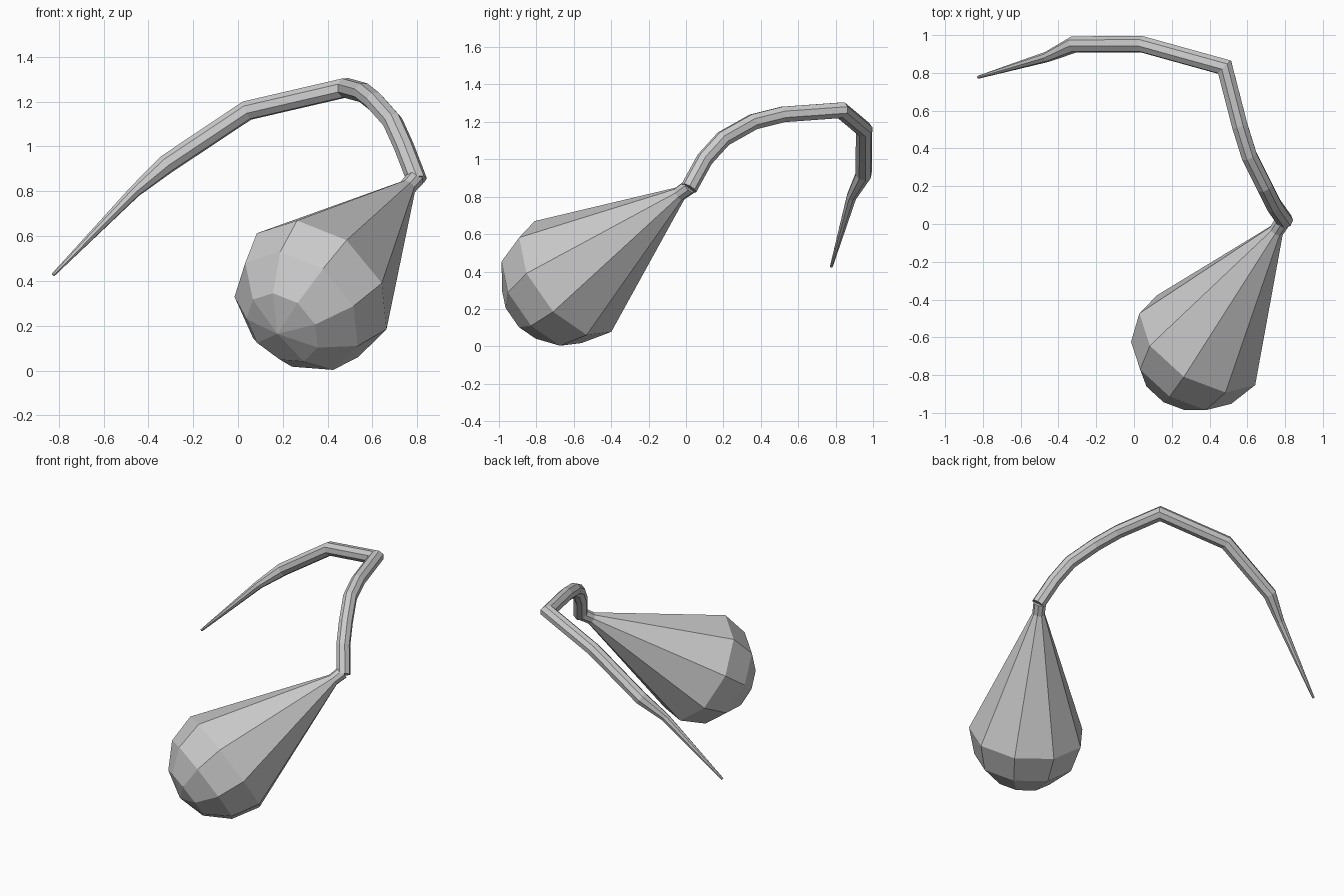
import bpy, bmesh
from math import sin, cos, pi, radians
from mathutils import Vector, Quaternion

if "Cube" in bpy.data.objects:
    bpy.data.objects.remove(bpy.data.objects["Cube"])


def loft(name, rings, start=None, end=None):
    """Skin a list of vertex rings; close each end with a pole point or an n-gon."""
    bm = bmesh.new()
    loops = [[bm.verts.new(p) for p in ring] for ring in rings]
    n = len(loops[0])
    for a, b in zip(loops, loops[1:]):
        for i in range(n):
            j = (i + 1) % n
            bm.faces.new((a[i], a[j], b[j], b[i]))
    for loop, pole in ((loops[0], start), (loops[-1], end)):
        if pole is None:
            bm.faces.new(loop)
        else:
            tip = bm.verts.new(pole)
            for i in range(n):
                bm.faces.new((loop[i], loop[(i + 1) % n], tip))
    bmesh.ops.recalc_face_normals(bm, faces=bm.faces)
    mesh = bpy.data.meshes.new(name)
    bm.to_mesh(mesh)
    bm.free()
    obj = bpy.data.objects.new(name, mesh)
    bpy.context.collection.objects.link(obj)
    return obj


def mitred_rings(path, radii, sides):
    """Cross-sections along a path, cut on the bisecting plane at each corner."""
    pts = [Vector(p) for p in path]
    dirs = [(b - a).normalized() for a, b in zip(pts, pts[1:])]
    u = dirs[0].orthogonal().normalized()
    rings = []
    for k, (p, r) in enumerate(zip(pts, radii)):
        d = dirs[max(k - 1, 0)]
        out = dirs[min(k, len(dirs) - 1)]
        normal = (d + out).normalized()
        v = d.cross(u)
        ring = []
        for i in range(sides):
            t = 2 * pi * i / sides
            off = (u * cos(t) + v * sin(t)) * r
            ring.append(p + off - d * (off.dot(normal) / d.dot(normal)))
        rings.append(ring)
        u = d.rotation_difference(out) @ u
    return rings


# Drop-shaped bulb: half sphere with a long cone drawn out to the neck
centre = Vector((0.35, -0.632, 0.36))
neck = Vector((0.755, -0.035, 0.815))
axis = (centre - neck).normalized()
R = 0.367
spoke = Vector((-0.09, -0.184, 0.31))
spoke = (spoke - axis * spoke.dot(axis)).normalized()


def bulb_ring(c, r):
    return [c + Quaternion(axis, 2 * pi * i / 9) @ spoke * r for i in range(9)]


rings = [bulb_ring(Vector((0.79, 0.02, 0.855)), 0.042), bulb_ring(neck, 0.04)]
for deg in (0, 30, 60):
    a = radians(deg)
    rings.append(bulb_ring(centre + axis * R * sin(a), R * cos(a)))
loft("bulb", rings, end=centre + axis * R)

# Curved stem that arches over, turns a corner and tapers to a point
stem = [(0.80, 0.015, 0.845), (0.74, 0.10, 1.0), (0.69, 0.20, 1.11),
        (0.61, 0.36, 1.20), (0.56, 0.52, 1.24), (0.48, 0.83, 1.262),
        (0.04, 0.952, 1.16), (-0.32, 0.95, 0.92), (-0.46, 0.885, 0.80),
        (-0.825, 0.777, 0.427)]
widths = [0.045] * 7 + [0.044, 0.028, 0.008]
loft("stem", mitred_rings(stem, widths, 8))
